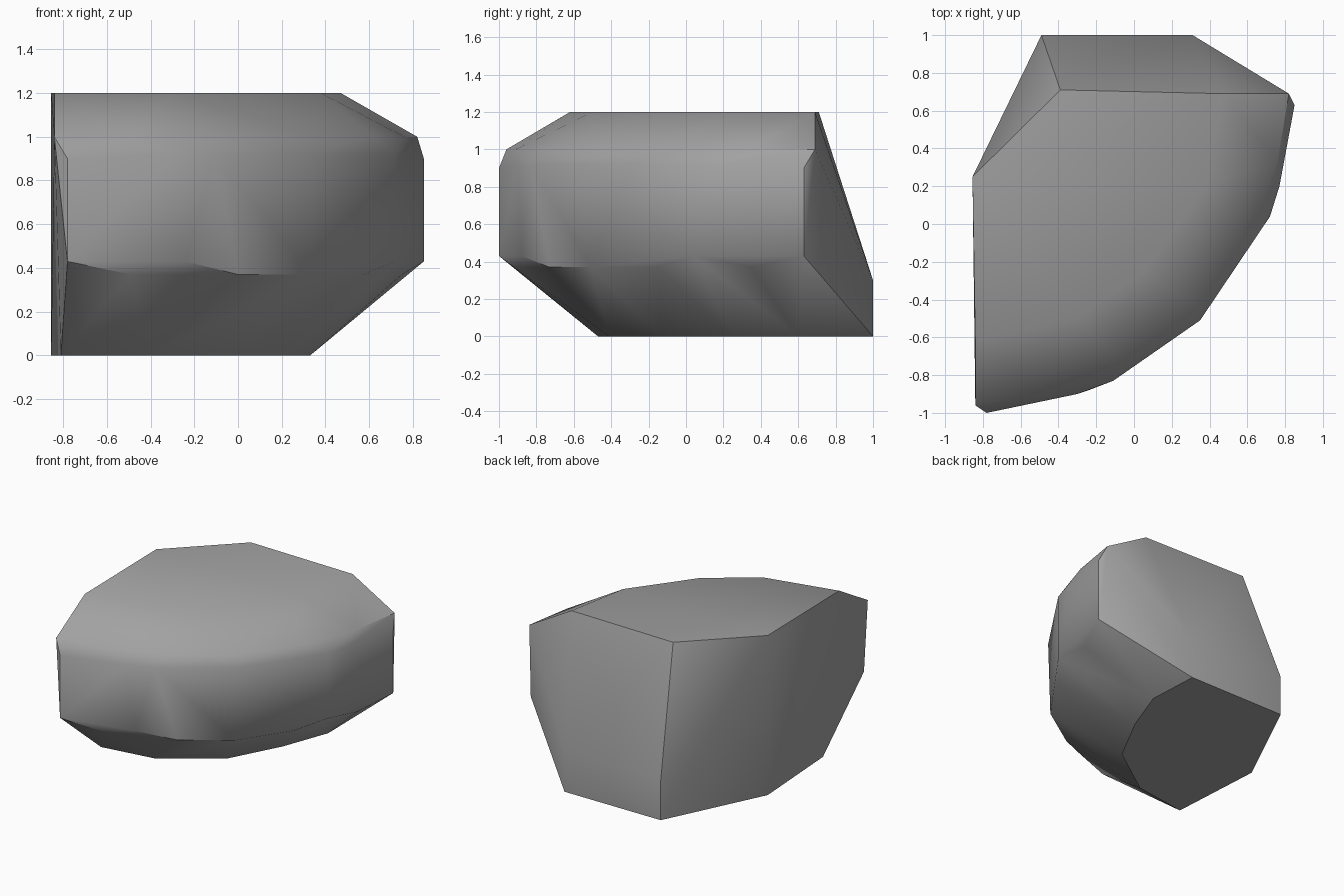
import bpy
import bmesh
import math

cube = bpy.data.objects.get("Cube")
if cube:
    bpy.data.objects.remove(cube, do_unlink=True)

# Single stone colour
stone = bpy.data.materials.new("stone grey")
stone.use_nodes = True
colour = (0.36, 0.36, 0.36, 1)
stone.diffuse_color = colour
bsdf = stone.node_tree.nodes["Principled BSDF"]
bsdf.inputs["Base Color"].default_value = colour
bsdf.inputs["Roughness"].default_value = 0.8


def level(z, outline):
    return [(x, y, z) for x, y in outline]


# Flat crown, then the rim below its bevel
crown = level(1.2, [(-.855, .25), (-.39, .71), (.47, .69), (.38, .2),
                    (.05, -.25), (-.3, -.5), (-.84, -.62)])
rim = level(1.0, [(-.84, -.96), (-.5, -.91), (-.05, -.74), (.35, -.44),
                  (.62, -.06), (.76, .33), (.82, .69)])

# Upright curved wall with a chipped lower edge
wall_top = level(.92, [(-.3, -.9), (-.11, -.83), (.35, -.51), (.72, .04), (.77, .2)])
wall_top += level(.9, [(-.78, -1), (.85, .63)])
wall_base = level(.43, [(-.78, -1), (-.24, -.88), (.72, .04), (.85, .63)])
wall_base += level(.37, [(-.49, -.92), (0, -.73), (.33, -.51), (.57, -.15), (.75, .35)])

# Flat foot and the short upright back
foot = level(0, [(-.855, .25), (-.81, -.47), (-.4, -.41), (0, -.13),
                 (.2, .25), (.33, .6), (.31, 1), (-.49, 1)])
back = level(.3, [(-.49, 1), (.31, 1)])

# Wrap the levels in one faceted skin
bm = bmesh.new()
for point in crown + rim + wall_top + wall_base + foot + back:
    bm.verts.new(point)
hull = bmesh.ops.convex_hull(bm, input=bm.verts)
loose = [v for v in bm.verts if not v.link_faces]
bmesh.ops.delete(bm, geom=loose, context='VERTS')
bmesh.ops.dissolve_limit(bm, angle_limit=math.radians(1),
                         verts=bm.verts, edges=bm.edges)
bmesh.ops.recalc_face_normals(bm, faces=bm.faces)

mesh = bpy.data.meshes.new("boulder")
bm.to_mesh(mesh)
bm.free()
mesh.materials.append(stone)
boulder = bpy.data.objects.new("boulder", mesh)
bpy.context.collection.objects.link(boulder)

# Soft facets with crisp main edges
bpy.ops.object.select_all(action='DESELECT')
boulder.select_set(True)
bpy.context.view_layer.objects.active = boulder
bpy.ops.object.shade_smooth_by_angle(angle=math.radians(35))
